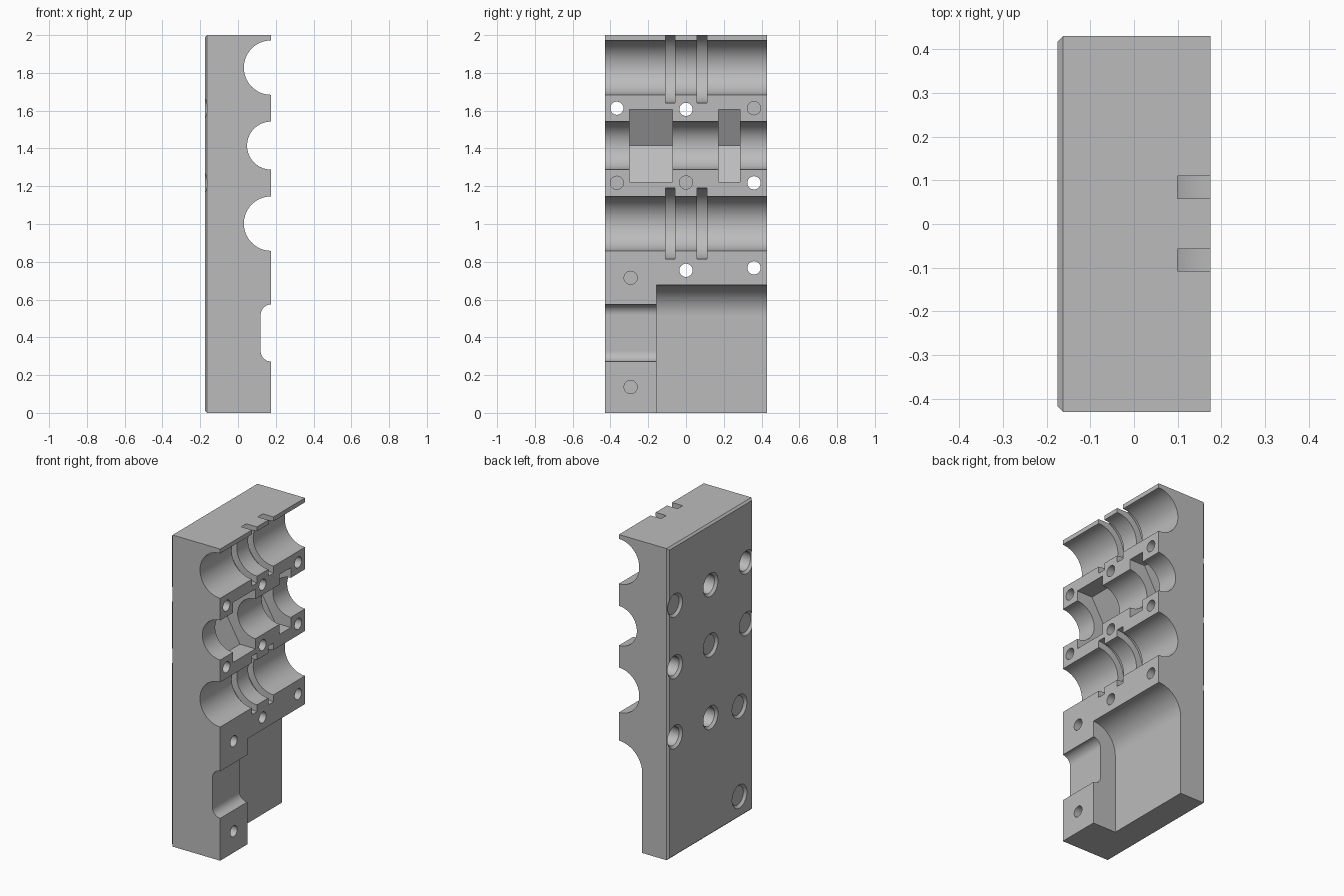
import bpy, bmesh, math
from mathutils import Matrix, Vector

if "Cube" in bpy.data.objects:
    bpy.data.objects.remove(bpy.data.objects["Cube"])

X, Y, H = 0.175, 0.43, 2.0          # half depth, half width, height
OUT = X + 0.1                       # cutters run past the open face

grey = bpy.data.materials.new("plain grey")
grey.diffuse_color = (0.50, 0.50, 0.50, 1)
grey.use_nodes = True
grey.node_tree.nodes["Principled BSDF"].inputs["Base Color"].default_value = grey.diffuse_color


def make_object(name, bm):
    bmesh.ops.recalc_face_normals(bm, faces=bm.faces[:])
    mesh = bpy.data.meshes.new(name)
    bm.to_mesh(mesh)
    bm.free()
    ob = bpy.data.objects.new(name, mesh)
    bpy.context.collection.objects.link(ob)
    return ob


def prism(name, profile, y0, y1):
    """Extrude an (x, z) outline along y."""
    bm = bmesh.new()
    face = bm.faces.new([bm.verts.new((x, y0, z)) for x, z in profile])
    new = bmesh.ops.extrude_face_region(bm, geom=[face])["geom"]
    bmesh.ops.translate(bm, vec=(0, y1 - y0, 0),
                        verts=[v for v in new if isinstance(v, bmesh.types.BMVert)])
    return make_object(name, bm)


def arc(cx, cz, r, a0, a1, n):
    angles = [math.radians(a0 + (a1 - a0) * i / n) for i in range(n + 1)]
    return [(cx + r * math.cos(a), cz + r * math.sin(a)) for a in angles]


def round_cut(z, r, y0, y1, sides=64):
    return prism("round_cutter", arc(X, z, r, 0, 360, sides)[:-1], y0, y1)


def bolt_cut(y, z, x0, x1, r0, r1):
    """Cylinder or cone along x."""
    bm = bmesh.new()
    move = Matrix.Translation(((x0 + x1) / 2, y, z)) @ Matrix.Rotation(math.pi / 2, 4, 'Y')
    bmesh.ops.create_cone(bm, cap_ends=True, segments=32, radius1=r0, radius2=r1,
                          depth=x1 - x0, matrix=move)
    return make_object("bolt_cutter", bm)


# Block with a chamfer around the back face
bm = bmesh.new()
bmesh.ops.create_cube(bm, size=1, matrix=Matrix.Translation((0, 0, H / 2))
                      @ Matrix.Diagonal((2 * X, 2 * Y, H, 1)))
rim = [e for e in bm.edges if all(v.co.x < 0 for v in e.verts)]
bmesh.ops.bevel(bm, geom=rim, offset=0.012, segments=1, affect='EDGES')
block = make_object("clamp_block", bm)
block.data.materials.append(grey)


def cut(cutter):
    mod = block.modifiers.new("cut", 'BOOLEAN')
    mod.operation, mod.solver, mod.object = 'DIFFERENCE', 'EXACT', cutter
    bpy.context.view_layer.update()
    result = bpy.data.meshes.new_from_object(
        block.evaluated_get(bpy.context.evaluated_depsgraph_get()))
    block.modifiers.clear()
    block.data = result
    bpy.data.objects.remove(cutter)


# Two wide channels with ring grooves
for z in (1.828, 1.002):
    cut(round_cut(z, 0.144, -0.6, 0.6))
    for y0, y1 in ((-0.108, -0.057), (0.058, 0.11)):
        cut(round_cut(z, 0.188, y0, y1))

# Middle channel with hexagonal nut pockets
cut(round_cut(1.415, 0.127, -0.6, 0.6))
for y0, y1 in ((-0.30, -0.072), (0.172, 0.286)):
    cut(round_cut(1.415, 0.192 / math.cos(math.pi / 6), y0, y1, 6))

# Shallow slot with rounded corners
R = 0.055
cut(prism("slot_cutter", [(OUT, 0.272), (X, 0.272)]
          + arc(X, 0.272 + R, R, 270, 180, 12)
          + arc(X, 0.574 - R, R, 180, 90, 12) + [(OUT, 0.574)], -0.6, 0))

# Large open pocket with a rounded top
cut(prism("pocket_cutter", [(OUT, -0.1), (0.01, -0.1)]
          + arc(X, 0.677 - 0.165, 0.165, 180, 90, 24) + [(OUT, 0.677)], -0.156, 0.6))

# Bolt holes, counterbored and countersunk from the back
HOLES = [(-0.366, 1.613), (0, 1.607), (0.36, 1.613),
         (-0.366, 1.218), (0, 1.22), (0.36, 1.218),
         (-0.293, 0.715), (0, 0.755), (0.36, 0.768), (-0.293, 0.137)]
for y, z in HOLES:
    cut(bolt_cut(y, z, -0.3, 0.3, 0.035, 0.035))
    cut(bolt_cut(y, z, -0.3, -X + 0.15, 0.06, 0.06))
    cut(bolt_cut(y, z, -X - 0.015, -X + 0.015, 0.09, 0.06))

# Smooth curved walls, flat planes
bpy.context.view_layer.objects.active = block
block.select_set(True)
bpy.ops.object.shade_smooth_by_angle(angle=math.radians(25))
for p in block.data.polygons:
    if max(abs(c) for c in p.normal) > 0.9999:
        p.use_smooth = False
